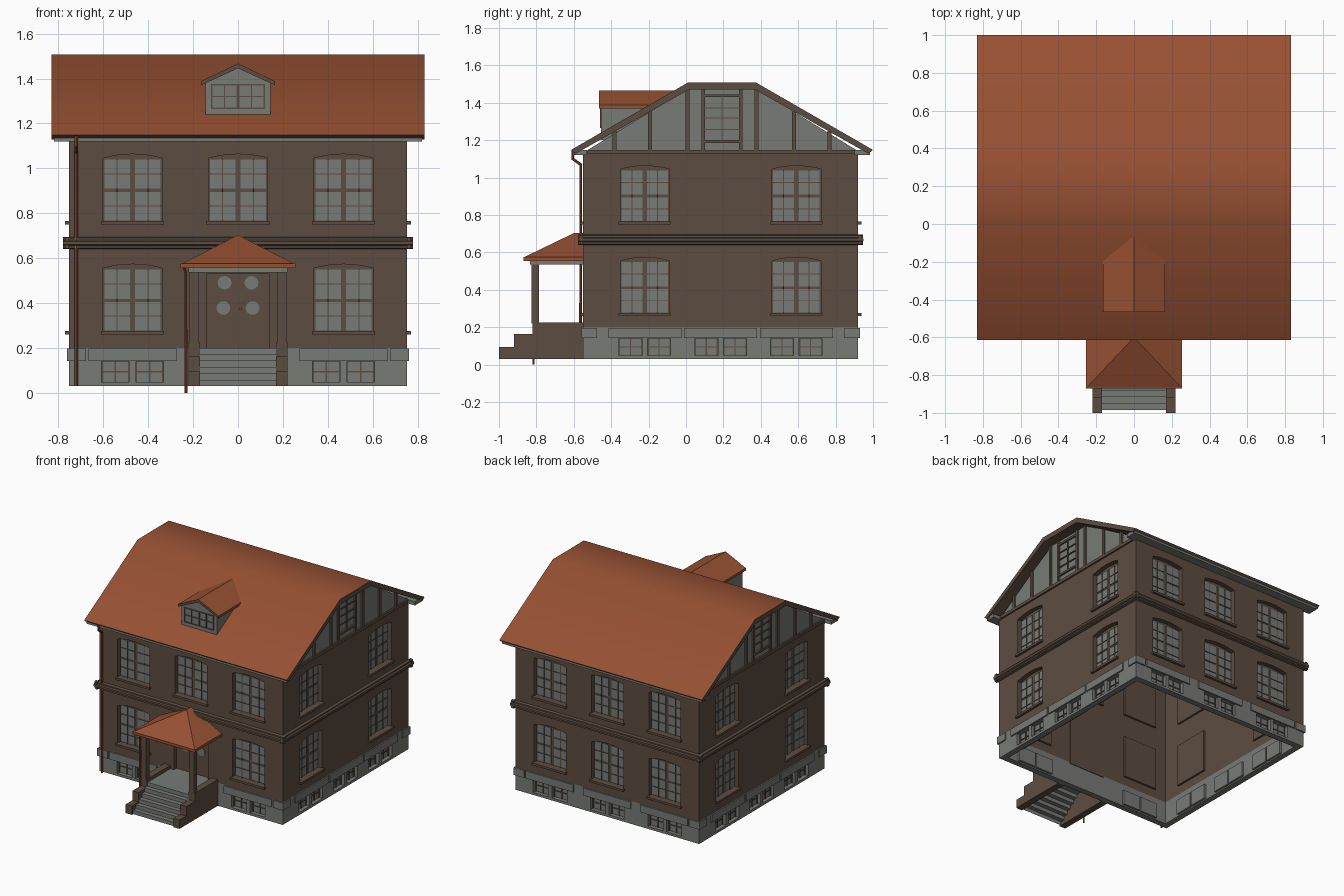
import bpy, bmesh, math
from mathutils import Matrix, Vector

if "Cube" in bpy.data.objects:
    bpy.data.objects.remove(bpy.data.objects["Cube"])


def material(name, rgb):
    m = bpy.data.materials.new(name)
    m.diffuse_color = (*rgb, 1)
    m.use_nodes = True
    m.node_tree.nodes["Principled BSDF"].inputs["Base Color"].default_value = m.diffuse_color
    return m


BROWN = material("brown_brick", (0.107, 0.074, 0.053))
GREY = material("grey_stone", (0.188, 0.196, 0.18))
ORANGE = material("orange_roof", (0.31, 0.082, 0.033))
ID = Matrix()


def box(bm, x0, x1, y0, y1, z0, z1):
    m = Matrix.Translation(((x0 + x1) / 2, (y0 + y1) / 2, (z0 + z1) / 2))
    bmesh.ops.create_cube(bm, size=1, matrix=m @ Matrix.Diagonal((x1 - x0, y1 - y0, z1 - z0, 1)))


def prism(bm, pts, a, b, axis):
    """Extrude a profile along x (points are y,z) or along y (points are x,z)."""
    def at(p, t):
        return Vector((t, p[0], p[1])) if axis == 'x' else Vector((p[0], t, p[1]))
    lo = [bm.verts.new(at(p, a)) for p in pts]
    hi = [bm.verts.new(at(p, b)) for p in pts]
    bm.faces.new(lo)
    bm.faces.new(hi[::-1])
    n = len(pts)
    for i in range(n):
        j = (i + 1) % n
        bm.faces.new((lo[i], hi[i], hi[j], lo[j]))


def finish(bm, name, mats, M=ID, rule=None):
    bmesh.ops.recalc_face_normals(bm, faces=bm.faces)
    bm.normal_update()
    if rule:
        for f in bm.faces:
            f.material_index = rule(f)
    bm.transform(M)
    me = bpy.data.meshes.new(name)
    bm.to_mesh(me)
    bm.free()
    for m in mats:
        me.materials.append(m)
    ob = bpy.data.objects.new(name, me)
    bpy.context.collection.objects.link(ob)
    return ob


def cut(ob, cutter):
    mod = ob.modifiers.new("openings", 'BOOLEAN')
    mod.operation, mod.solver, mod.object = 'DIFFERENCE', 'EXACT', cutter
    bpy.context.view_layer.update()
    ev = ob.evaluated_get(bpy.context.evaluated_depsgraph_get())
    me = bpy.data.meshes.new_from_object(ev)
    ob.modifiers.clear()
    ob.data = me
    bpy.data.objects.remove(cutter)


def boxes(name, mat, specs, M=ID):
    bm = bmesh.new()
    for s in specs:
        box(bm, *s)
    return finish(bm, name, [mat], M)


def smooth(ob, deg):
    bpy.ops.object.select_all(action='DESELECT')
    ob.select_set(True)
    bpy.context.view_layer.objects.active = ob
    bpy.ops.object.shade_smooth_by_angle(angle=math.radians(deg))


def pipe(name, pts, r):
    cu = bpy.data.curves.new(name, 'CURVE')
    cu.dimensions, cu.bevel_depth, cu.bevel_resolution, cu.use_fill_caps = '3D', r, 2, True
    sp = cu.splines.new('POLY')
    sp.points.add(len(pts) - 1)
    for p, c in zip(sp.points, pts):
        p.co = (*c, 1)
    tmp = bpy.data.objects.new(name + "_path", cu)
    bpy.context.collection.objects.link(tmp)
    bpy.context.view_layer.update()
    me = bpy.data.meshes.new_from_object(tmp.evaluated_get(bpy.context.evaluated_depsgraph_get()))
    bpy.data.objects.remove(tmp)
    me.materials.clear()
    me.materials.append(ORANGE)
    ob = bpy.data.objects.new(name, me)
    bpy.context.collection.objects.link(ob)
    smooth(ob, 40)


# Each wall is built in local space: x along the wall, y inward, z up
W, D, CY, T = 0.752, 0.735, 0.185, 0.045
BELT = [(0, .64), (-.018, .645), (-.018, .655), (-.028, .66), (-.028, .675),
        (-.018, .68), (-.018, .69), (0, .695)]


def wall(side, M, half, end, uppers, lowers, basements, door=False):
    cw, cf, sash = bmesh.new(), bmesh.new(), bmesh.new()
    frames, panes, sills, lintels = [], [], [], []
    for u, z in [(u, .765) for u in uppers] + [(u, .275) for u in lowers]:
        # arched opening, frame, panes and glazing bars
        arch = [(u + .131 - .262 * i / 8, z + .28 + .018 * (1 - (i / 4 - 1) ** 2)) for i in range(9)]
        prism(cw, [(u - .131, z), (u + .131, z)] + arch, -.05, .1, 'y')
        frames.append((u - .14, u + .14, .034, .06, z - .01, z + .305))
        sills.append((u - .14, u + .14, -.018, .034, z - .016, z))
        for s in (-1, 1):
            a, b = sorted((u + s * .012, u + s * .125))
            for lo, hi in ((z + .003, z + .13), (z + .144, z + .274)):
                panes.append((a, b, .028, .036, lo, hi))
                m = (lo + hi) / 2
                frames.append((a, b, .024, .03, m - .0025, m + .0025))
            frames.append(((a + b) / 2 - .0025, (a + b) / 2 + .0025, .024, .03, z, z + .274))
    for u in basements:
        lintels.append((u - .195, u + .195, -.01, 0, .142, .197))
        for s in (-1, 1):
            a, b = sorted((u + s * .015, u + s * .138))
            box(cf, a, b, -.05, .1, .048, .14)
            panes.append((a - .01, b + .01, .03, .06, .04, .15))
            m = (a + b) / 2
            frames += [(m - .003, m + .003, .024, .031, .048, .14), (a, b, .024, .031, .091, .097),
                       (a, a + .006, .024, .031, .048, .14), (b - .006, b, .024, .031, .048, .14)]
    for s in (-1, 1):  # stone corner blocks
        a, b = sorted((s * (half + .01), s * (half - .075)))
        lintels.append((a, b, -.01, .02, .142, .197))
    if door:
        box(cw, -.14, .14, -.05, .1, .15, .53)
    ob = boxes(side + "_wall", BROWN, [(-end, end, 0, T, .2, 1.14)], M)
    cut(ob, finish(cw, "wall_cutter", [BROWN], M))
    ob = boxes(side + "_foundation", GREY, [(-end, end, 0, T, .03, .2)], M)
    cut(ob, finish(cf, "foundation_cutter", [GREY], M))
    boxes(side + "_window_frames", BROWN, frames, M)
    boxes(side + "_window_panes", GREY, panes, M)
    boxes(side + "_window_sills", BROWN, sills, M)
    boxes(side + "_foundation_blocks", GREY, lintels, M)
    sash.free()
    bm = bmesh.new()
    prism(bm, BELT, -half - .027, half + .027, 'x')
    finish(bm, side + "_belt_course", [BROWN], M)


def frame(x, y, deg):
    return Matrix.Translation((x, y, 0)) @ Matrix.Rotation(math.radians(deg), 4, 'Z')


U3, U2, B3 = (-.47, 0, .47), (-.405, .405), (-.405, 0, .405)
wall("front", frame(0, CY - D, 0), W, W, U3, (-.47, .47), (-.47, .47), True)
wall("back", frame(0, CY + D, 180), W, W, U3, U3, U3)
wall("right", frame(W, CY, 90), D, D - T, U2, U2, B3)
wall("left", frame(-W, CY, -90), D, D - T, U2, U2, B3)

# Main roof: orange on top, brown rake edges and underside
C = .1925
outer = [(-.615, 1.148), (.01, 1.508), (.375, 1.508), (1.0, 1.148)]
inner = [(.975, 1.128), (.37, 1.47), (.015, 1.47), (-.59, 1.128)]
bm = bmesh.new()
prism(bm, outer + inner, -.83, .83, 'x')
roof = finish(bm, "main_roof", [ORANGE, BROWN], rule=lambda f: 0 if f.normal.z > .1 else 1)
smooth(roof, 40)
boxes("eave_cornices", GREY, [(-.82, .82, -.6, -.53, 1.12, 1.148), (-.82, .82, .9, .985, 1.12, 1.148)])

# Half-timbered gables with a tall window
for side, M in (("right", frame(W, C, 90)), ("left", frame(-W, C, -90))):
    bm = bmesh.new()
    prism(bm, [(-.755, 1.125), (-.178, 1.478), (.178, 1.478), (.755, 1.125)], 0, .03, 'y')
    finish(bm, side + "_gable", [GREY], M)
    posts = [(-.72, .72, -.012, .005, 1.125, 1.148)]
    for u in (.1, .185, .385, .575):
        for s in (-1, 1):
            top = min(1.475, 1.133 + .565 * (.782 - u))
            posts.append((s * u - .01, s * u + .01, -.012, .005, 1.14, top))
    posts += [(-.1, .1, -.012, .005, 1.43, 1.445), (-.1, .1, -.012, .005, 1.185, 1.2),
              (-.003, .003, -.008, .005, 1.2, 1.43)]
    posts += [(-.09, .09, -.008, .005, z, z + .006) for z in (1.255, 1.315, 1.37)]
    boxes(side + "_gable_timbers", BROWN, posts, M)

# Dormer
bm = bmesh.new()
prism(bm, [(-.145, 1.2), (.145, 1.2), (.145, 1.38), (0, 1.452), (-.145, 1.38)], -.455, -.12, 'y')
finish(bm, "dormer_walls", [GREY])
bm = bmesh.new()
prism(bm, [(-.165, 1.388), (0, 1.467), (.165, 1.388), (.165, 1.37), (0, 1.445), (-.165, 1.37)], -.465, -.055, 'y')
finish(bm, "dormer_roof", [ORANGE, BROWN], rule=lambda f: 1 if abs(f.normal.y) > .5 or f.normal.z < -.1 else 0)
bars = [(-.12, .12, -.461, -.454, z, z + .006) for z in (1.265, 1.317, 1.369)]
bars += [(u - w, u + w, -.461, -.454, 1.265, 1.375)
         for u, w in ((-.117, .003), (-.06, .0025), (0, .006), (.06, .0025), (.117, .003))]
boxes("dormer_window_bars", BROWN, bars)

# Front door with oval panels
boxes("front_door", BROWN, [(-.15, .15, -.52, -.5, .19, .54), (-.004, .004, -.525, -.51, .2, .53)])
bm = bmesh.new()
for x, z in ((.06, .49), (.065, .378)):
    for s in (-1, 1):
        prism(bm, [(s * x + .031 * math.cos(k * math.pi / 8), z + .03 * math.sin(k * math.pi / 8))
                   for k in range(16)], -.525, -.518, 'y')
finish(bm, "door_panels", [GREY])
boxes("door_knob", ORANGE, [(.006, .016, -.54, -.52, .37, .38)])

# Porch: stair sheet, stepped side walls, posts and hipped roof
path = []
for i in range(6):
    y = -.985 + .034 * i
    path += [(y, .03 + .17 * i / 6), (y, .03 + .17 * (i + 1) / 6)]
path.append((-.54, .2))
bm = bmesh.new()
rows = [[bm.verts.new((x, y, z)) for x in (-.175, .175)] for y, z in path]
for p, q in zip(rows, rows[1:]):
    bm.faces.new((p[0], p[1], q[1], q[0]))
finish(bm, "porch_steps", [GREY])
bm = bmesh.new()
cheek = [(-1, .03), (-1, .095), (-.92, .095), (-.92, .165), (-.82, .165), (-.82, .225), (-.55, .225), (-.55, .03)]
for x in (-.22, .17):
    prism(bm, cheek, x, x + .05, 'x')
finish(bm, "porch_side_walls", [BROWN])
boxes("porch_posts", BROWN, [(s * .195 - .02, s * .195 + .02, -.825, -.785, .22, .54) for s in (-1, 1)])
boxes("porch_beam", GREY, [(-.22, .22, -.835, -.55, .535, .556)])
boxes("porch_gutter", ORANGE, [(-.255, .255, -.87, -.55, .555, .575)])
bm = bmesh.new()
a, b, c, d, e, f = [bm.verts.new(v) for v in (
    (-.25, -.865, .575), (.25, -.865, .575), (.25, -.55, .575), (-.25, -.55, .575),
    (0, -.6, .703), (0, -.55, .703))]
for face in ((a, b, e), (b, c, f, e), (d, a, e, f), (c, d, f), (d, c, b, a)):
    bm.faces.new(face)
finish(bm, "porch_roof", [ORANGE])

# Downspouts
pipe("main_downspout", [(-.72, -.563, .03), (-.72, -.563, 1.07), (-.72, -.605, 1.1), (-.72, -.605, 1.145)], .008)
pipe("porch_downspout", [(-.232, -.815, 0), (-.232, -.815, .53), (-.24, -.83, .56)], .006)
